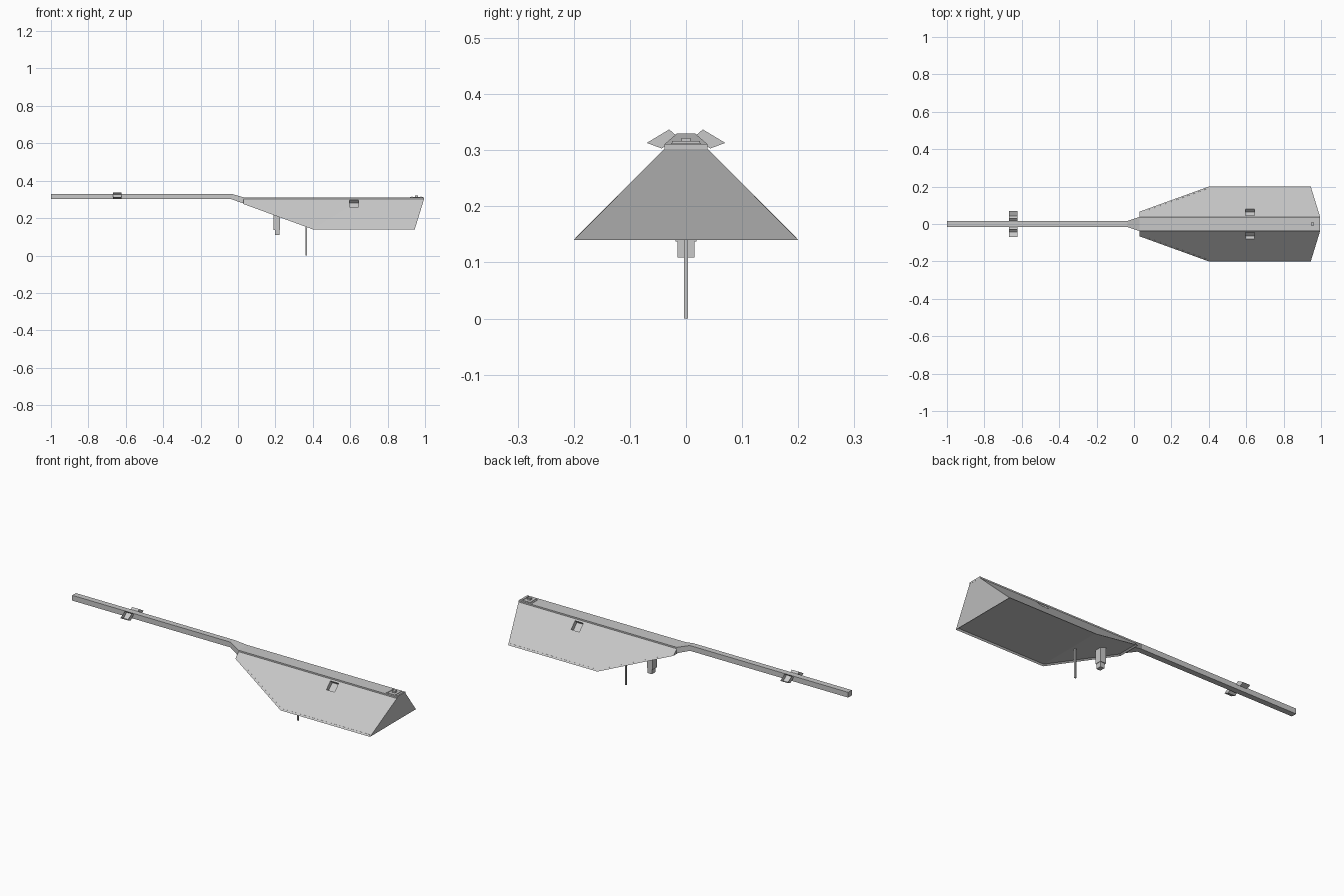
import bpy, bmesh
from mathutils import Vector

cube = bpy.data.objects.get("Cube")
if cube:
    bpy.data.objects.remove(cube, do_unlink=True)

grey = bpy.data.materials.new("plain grey")
grey.use_nodes = True
colour = (0.58, 0.58, 0.58, 1)
grey.diffuse_color = colour
grey.node_tree.nodes["Principled BSDF"].inputs["Base Color"].default_value = colour


def finish(name, bm):
    mesh = bpy.data.meshes.new(name)
    bm.to_mesh(mesh)
    bm.free()
    mesh.materials.append(grey)
    obj = bpy.data.objects.new(name, mesh)
    bpy.context.collection.objects.link(obj)
    return obj


def solid(points):
    """Convex solid around the points, with flat faces merged."""
    bm = bmesh.new()
    for p in points:
        bm.verts.new(p)
    bmesh.ops.convex_hull(bm, input=bm.verts[:])
    bmesh.ops.dissolve_limit(bm, angle_limit=0.02, verts=bm.verts[:], edges=bm.edges[:])
    bmesh.ops.recalc_face_normals(bm, faces=bm.faces[:])
    return bm


def box(name, x, y, z):
    return finish(name, solid([(a, b, c) for a in x for b in y for c in z]))


def loft(name, sections):
    """Rectangular sections (x, half width, bottom, top) joined along x."""
    bm = bmesh.new()
    rings = [[bm.verts.new(p) for p in ((x, -w, lo), (x, w, lo), (x, w, hi), (x, -w, hi))]
             for x, w, lo, hi in sections]
    for a, b in zip(rings, rings[1:]):
        for i in range(4):
            j = (i + 1) % 4
            bm.faces.new((a[i], a[j], b[j], b[i]))
    bm.faces.new(rings[0])
    bm.faces.new(rings[-1])
    bmesh.ops.recalc_face_normals(bm, faces=bm.faces[:])
    return finish(name, bm)


# Sloping hood with a shallow recessed underside
outline = [(0.03, 0.066, 0.275), (0.40, 0.2, 0.14), (0.945, 0.2, 0.14),
           (0.995, 0.038, 0.303), (0.03, 0.038, 0.303)]
bm = solid([(x, s * y, z) for x, y, z in outline for s in (-1, 1)])
under = [f for f in bm.faces if f.normal.z < -0.5]
bmesh.ops.inset_region(bm, faces=under, thickness=0.007, depth=-0.008, use_even_offset=True)
hood = finish("hood", bm)

# Pockets cut square into both slopes of the hood
for side, label in ((-1, "right"), (1, "left")):
    out = Vector((0, side, 1)).normalized()
    down = Vector((0, side, -1)).normalized()
    rim = Vector((0.62, side * 0.0625, 0.2785))
    corners = [rim + Vector((a, 0, 0)) + down * b + out * c
               for a in (-0.025, 0.025) for b in (-0.025, 0.025) for c in (-0.023, 0.03)]
    cutter = finish(label + "_pocket_cutter", solid(corners))
    cut = hood.modifiers.new(label + " pocket", "BOOLEAN")
    cut.operation = "DIFFERENCE"
    cut.solver = "EXACT"
    cut.object = cutter
    cutter.hide_render = True
    cutter.hide_viewport = True
    cutter.display_type = "WIRE"

# Long arm with flared neck, and the ridge strip of the hood
loft("arm", [(-1, 0.016, 0.301, 0.33), (-0.035, 0.016, 0.301, 0.33), (0.03, 0.038, 0.278, 0.311)])
loft("ridge_strip", [(0.03, 0.038, 0.302, 0.311), (0.995, 0.038, 0.302, 0.311)])

# Open trays on both sides of the arm
profile = [(0.03, 0.337), (0.016, 0.325), (0.043, 0.303), (0.07, 0.313)]
for side, label in ((-1, "right"), (1, "left")):
    bm = bmesh.new()
    ends = [[bm.verts.new((x, side * y, z)) for y, z in profile] for x in (-0.668, -0.624)]
    for i in range(3):
        bm.faces.new((ends[0][i], ends[0][i + 1], ends[1][i + 1], ends[1][i]))
    for end in ends:
        bm.faces.new(end)
    bmesh.ops.recalc_face_normals(bm, faces=bm.faces[:])
    finish(label + "_arm_tray", bm)

# Small fitting at the end of the ridge
box("fitting_plate", (0.92, 0.99), (-0.027, 0.027), (0.31, 0.313))
for i, x in enumerate((0.93, 0.978)):
    box("fitting_bar_%d" % (i + 1), (x - 0.002, x + 0.002), (-0.025, 0.025), (0.312, 0.316))
box("fitting_stud", (0.946, 0.963), (-0.008, 0.008), (0.312, 0.322))

# Pod and thin rod below the hood
box("pod_body", (0.19, 0.225), (-0.019, 0.019), (0.137, 0.24))
box("pod_foot", (0.198, 0.223), (-0.015, 0.015), (0.109, 0.14))
box("rod", (0.362, 0.37), (-0.004, 0.004), (0, 0.17))
